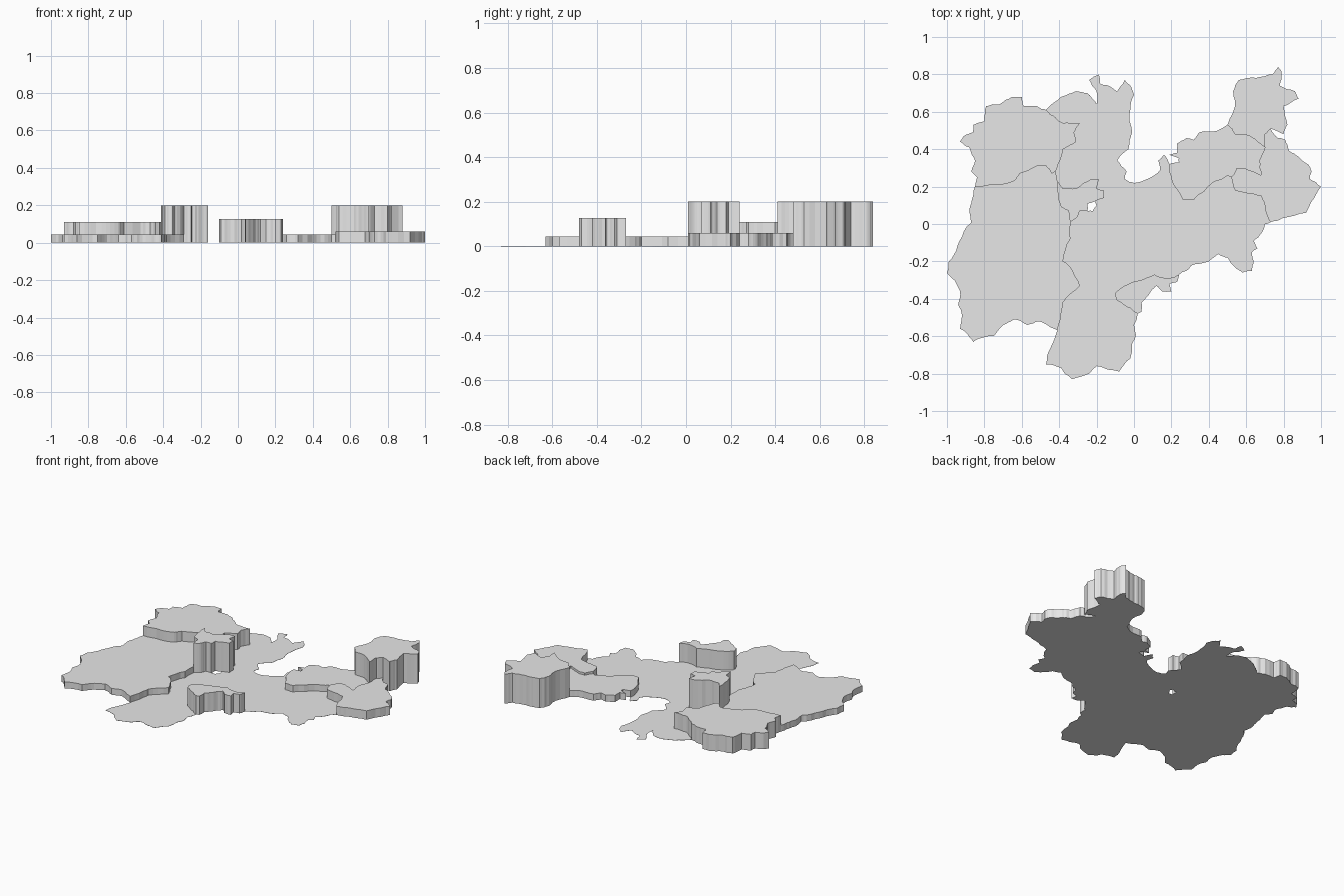
import bpy
import bmesh
import random
from mathutils import Vector

random.seed(7)

default_cube = bpy.data.objects.get("Cube")
if default_cube:
    bpy.data.objects.remove(default_cube, do_unlink=True)

# One plain grey for every region
grey = bpy.data.materials.new("plain_grey")
grey.use_nodes = True
grey.diffuse_color = (0.8, 0.8, 0.8, 1)
grey.node_tree.nodes["Principled BSDF"].inputs["Base Color"].default_value = (0.8, 0.8, 0.8, 1)


def border(*points, passes=2, wobble=0.08):
    """Roughen a border by shifting segment midpoints sideways; the ends stay put."""
    line = [Vector(p) for p in points]
    for _ in range(passes):
        rough = [line[0]]
        for start, end in zip(line, line[1:]):
            along = end - start
            side = Vector((-along.y, along.x))
            rough.append((start + end) / 2 + side * random.uniform(-wobble, wobble))
            rough.append(end)
        line = rough
    return line


def region(name, height, *borders):
    """Join borders end to end into a closed outline and extrude it upward."""
    outline = list(borders[0])
    for line in borders[1:]:
        if (line[0] - outline[-1]).length > 1e-4:
            line = line[::-1]
        outline += line[1:]
    outline.pop()

    bm = bmesh.new()
    base = bm.faces.new([bm.verts.new((p.x, p.y, 0)) for p in outline])
    raised = bmesh.ops.extrude_face_region(bm, geom=[base], use_keep_orig=True)["geom"]
    top = [v for v in raised if isinstance(v, bmesh.types.BMVert)]
    bmesh.ops.translate(bm, verts=top, vec=(0, 0, height))
    bmesh.ops.triangulate(bm, faces=[f for f in bm.faces if len(f.verts) > 4])
    bmesh.ops.recalc_face_normals(bm, faces=bm.faces)

    mesh = bpy.data.meshes.new(name)
    bm.to_mesh(mesh)
    bm.free()
    mesh.materials.append(grey)
    bpy.context.collection.objects.link(bpy.data.objects.new(name, mesh))


# Outer edges of the western regions
west_coast = border(
    (-.41, -.57), (-.45, -.55), (-.51, -.52), (-.57, -.54), (-.64, -.51), (-.70, -.54),
    (-.75, -.60), (-.86, -.63), (-.89, -.59), (-.93, -.56), (-.92, -.49), (-.94, -.43),
    (-.93, -.36), (-.96, -.30), (-1, -.26), (-.99, -.20), (-.95, -.14), (-.91, -.04),
    (-.87, .01), (-.88, .08), (-.86, .15), (-.85, .20))
northwest_coast = border(
    (-.85, .20), (-.84, .25), (-.87, .28), (-.85, .34), (-.88, .41), (-.93, .44),
    (-.91, .47), (-.86, .49), (-.86, .53), (-.80, .55), (-.79, .63), (-.72, .64),
    (-.65, .68), (-.60, .68), (-.59, .63), (-.52, .63), (-.47, .61))

# Outer edges of the flat plain
north_coast = border(
    (-.47, .61), (-.39, .68), (-.31, .71), (-.25, .70), (-.20, .64), (-.20, .71),
    (-.24, .77), (-.19, .80), (-.18, .75), (-.12, .73), (-.09, .71), (-.05, .77),
    (-.02, .74), (0, .69), (-.02, .61), (-.01, .49), (-.03, .40), (-.09, .34),
    (-.04, .28), (-.05, .24), (0, .22), (.07, .24), (.14, .29), (.13, .34),
    (.16, .37), (.19, .32))
southeast_coast = border(
    (.73, .01), (.70, 0), (.68, -.05), (.64, -.09), (.66, -.13), (.63, -.15),
    (.64, -.20), (.63, -.25), (.58, -.26), (.54, -.23), (.50, -.18), (.45, -.16),
    (.40, -.20), (.31, -.22), (.28, -.25), (.24, -.27))
south_coast = border(
    (.02, -.48), (0, -.54), (.01, -.59), (-.01, -.64), (-.02, -.72), (-.08, -.79),
    (-.13, -.78), (-.20, -.76), (-.24, -.80), (-.33, -.83), (-.37, -.80), (-.39, -.77),
    (-.47, -.75), (-.45, -.67), (-.41, -.57))

# Outer edges of the eastern and southern regions
middle_coast = border(
    (.19, .32), (.24, .33), (.24, .35), (.19, .37), (.23, .38), (.23, .43),
    (.28, .46), (.32, .45), (.35, .49), (.45, .50), (.50, .53))
northeast_coast = border(
    (.50, .53), (.54, .66), (.53, .71), (.56, .77), (.60, .78), (.65, .78),
    (.74, .80), (.77, .84), (.79, .81), (.78, .74), (.86, .71), (.88, .67),
    (.80, .63), (.82, .53), (.80, .48), (.73, .51))
east_coast = border(
    (.73, .51), (.77, .46), (.81, .45), (.83, .39), (.88, .36), (.93, .32), (.95, .28),
    (.94, .24), (1, .20), (.98, .17), (.92, .06), (.79, .03), (.73, .01))
cove_coast = border(
    (.24, -.27), (.23, -.31), (.19, -.32), (.20, -.36), (.15, -.36), (.12, -.33),
    (.09, -.36), (.04, -.42), (.04, -.47), (.02, -.48))

# Inner borders shared by neighbouring regions
northwest_west = border(
    (-.85, .20), (-.73, .21), (-.64, .23), (-.61, .27), (-.52, .31), (-.47, .31),
    (-.44, .27), (-.42, .28))
northwest_plain = border(
    (-.47, .61), (-.42, .57), (-.38, .54), (-.29, .54), (-.32, .49), (-.31, .44),
    (-.38, .40), (-.40, .33), (-.42, .28))
west_plain_north = border((-.42, .28), (-.41, .23))
west_centre = border((-.34, .01), (-.35, .07), (-.39, .09), (-.41, .18), (-.41, .23))
west_plain_south = border(
    (-.41, -.57), (-.39, -.50), (-.38, -.42), (-.29, -.33), (-.34, -.23), (-.38, -.20),
    (-.34, -.08), (-.34, .01))
centre_north = border(
    (-.41, .23), (-.38, .19), (-.31, .19), (-.23, .24), (-.19, .24), (-.20, .19),
    (-.16, .18), (-.16, .14), (-.21, .12))
gap_west = border((-.21, .12), (-.25, .11), (-.25, .07))
gap_east = border((-.21, .12), (-.20, .10), (-.22, .07), (-.25, .07))
centre_south = border((-.25, .07), (-.29, .07), (-.31, .03), (-.34, .01))
middle_plain = border(
    (.19, .32), (.20, .24), (.26, .13), (.32, .13), (.42, .22), (.50, .26), (.52, .25))
middle_northeast = border((.50, .53), (.54, .48), (.62, .47), (.65, .45), (.70, .41))
middle_east = border((.70, .41), (.67, .34), (.68, .26), (.59, .30), (.55, .30), (.52, .25))
northeast_east = border((.70, .41), (.70, .48), (.73, .51))
east_plain = border((.52, .25), (.54, .18), (.58, .17), (.68, .15), (.70, .08), (.73, .01))
cove_plain = border(
    (.24, -.27), (.19, -.29), (.11, -.27), (.04, -.30), (-.05, -.33), (-.10, -.37),
    (-.09, -.41), (-.02, -.45), (.02, -.48))

# Raised regions, each with its own height, around a paper-thin plain
region("northwest_region", .11, northwest_west, northwest_plain, northwest_coast)
region("west_region", .043, northwest_west, west_plain_north, west_centre,
       west_plain_south, west_coast)
region("centre_region", .2, centre_north, gap_west, centre_south, west_centre)
region("middle_region", .045, middle_coast, middle_northeast, middle_east, middle_plain)
region("northeast_region", .2, northeast_coast, northeast_east, middle_northeast)
region("east_region", .06, east_coast, east_plain, middle_east, northeast_east)
region("south_region", .128, cove_coast, cove_plain)
region("flat_plain", .001, north_coast, middle_plain, east_plain, southeast_coast,
       cove_plain, south_coast, west_plain_south, centre_south, gap_east,
       centre_north, west_plain_north, northwest_plain)
